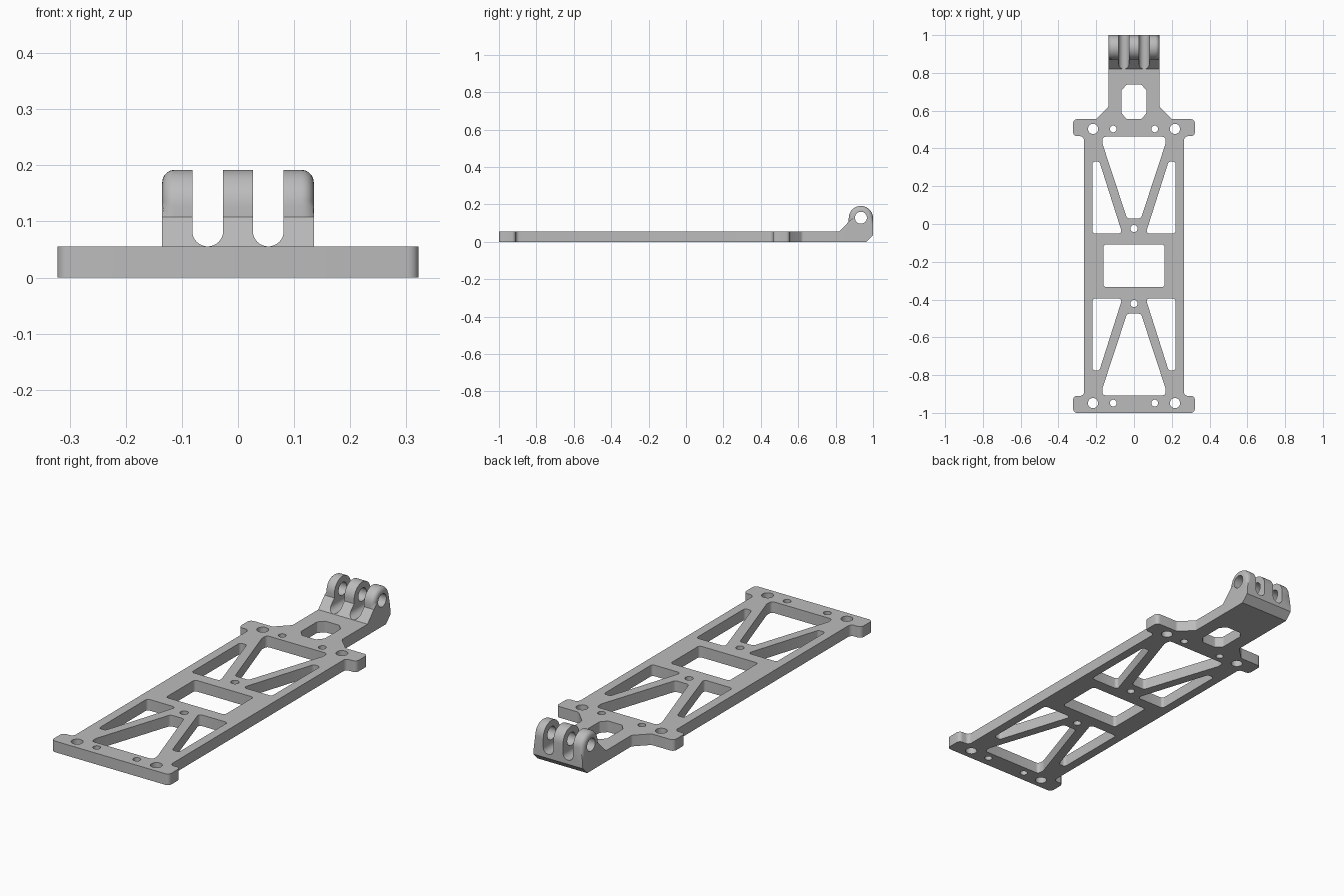
import bpy, bmesh, math
from mathutils import Vector

if "Cube" in bpy.data.objects:
    bpy.data.objects.remove(bpy.data.objects["Cube"], do_unlink=True)

THICK = 0.055
MID_Y = -0.2225      # the two braced bays mirror about this line

grey = bpy.data.materials.new("light_grey_plastic")
grey.use_nodes = True
COLOUR = (0.5, 0.5, 0.5, 1)
grey.diffuse_color = COLOUR
grey.node_tree.nodes["Principled BSDF"].inputs["Base Color"].default_value = COLOUR


def rounded(points, radius, steps=5):
    """Closed polygon with its corners rounded."""
    pts = [Vector(p) for p in points]
    out = []
    for i, p in enumerate(pts):
        a, b = (pts[i - 1] - p), (pts[(i + 1) % len(pts)] - p)
        half = a.angle(b) / 2
        cut = min(radius / math.tan(half), a.length * 0.49, b.length * 0.49)
        r = cut * math.tan(half)
        centre = p + (a.normalized() + b.normalized()).normalized() * (r / math.sin(half))
        s = p + a.normalized() * cut - centre
        e = p + b.normalized() * cut - centre
        turn = s.angle_signed(e)
        for k in range(steps + 1):
            t = -turn * k / steps
            out.append(centre + Vector((s.x * math.cos(t) - s.y * math.sin(t),
                                        s.x * math.sin(t) + s.y * math.cos(t))))
    return out


def circle(x, y, r, n=24):
    return [Vector((x + r * math.cos(k * math.tau / n), y + r * math.sin(k * math.tau / n)))
            for k in range(n)]


def flip_x(loop):
    return [Vector((-p[0], p[1])) for p in loop]


def flip_y(loop):
    return [Vector((p[0], 2 * MID_Y - p[1])) for p in loop]


def smooth(obj):
    bpy.ops.object.select_all(action='DESELECT')
    obj.select_set(True)
    bpy.context.view_layer.objects.active = obj
    bpy.ops.object.shade_smooth_by_angle(angle=math.radians(32))


def prism(name, loop, half, place):
    """Extrude a 2D loop over -half..half; place maps (u, v, w) to x, y, z."""
    bm = bmesh.new()
    low, high = [[bm.verts.new(place(p[0], p[1], w)) for p in loop] for w in (-half, half)]
    bm.faces.new(low)
    bm.faces.new(high)
    n = len(loop)
    for i in range(n):
        j = (i + 1) % n
        bm.faces.new((low[i], low[j], high[j], high[i]))
    bmesh.ops.recalc_face_normals(bm, faces=bm.faces)
    mesh = bpy.data.meshes.new(name)
    bm.to_mesh(mesh)
    bm.free()
    obj = bpy.data.objects.new(name, mesh)
    bpy.context.collection.objects.link(obj)
    mesh.materials.append(grey)
    return obj


# Frame outline: ears at both ends, side rails, tapered neck
side = [(0.322, -1), (0.322, -0.91), (0.265, -0.91), (0.265, 0.465),
        (0.322, 0.465), (0.322, 0.555), (0.2, 0.555), (0.135, 0.62)]
half_loop = rounded(side + [(0.135, 0.82), (0, 0.82), (0, -1)], 0.02)
half_loop = [p for p in half_loop if p.x > 0.1 and p.y < 0.75]
right_edge = half_loop + [Vector((0.135, 0.82))]
outline = right_edge + flip_x(right_edge)[::-1]

# Openings: braced bays, centre window, neck window, screw holes
brace = rounded([(-0.167, 0.462), (0.167, 0.462), (0.167, 0.425),
                 (0.037, 0.03), (-0.037, 0.03), (-0.167, 0.425)], 0.016)
rail_slot = rounded([(0.22, 0.33), (0.183, 0.33), (0.062, -0.05), (0.22, -0.05)], 0.014)
ear_hole, small_hole = circle(0.217, 0.503, 0.027), circle(0.11, 0.503, 0.018)
bay = [brace, circle(0, -0.024, 0.019)]
for hole in (rail_slot, ear_hole, small_hole):
    bay += [hole, flip_x(hole)]
window = rounded([(-0.161, -0.334), (0.161, -0.334), (0.161, -0.108), (-0.161, -0.108)], 0.014)
neck_window = [(0.065, 0.585), (0.065, 0.71), (0.038, 0.738)]
neck_window = [(0.038, 0.555)] + neck_window
neck_window += [(-x, y) for x, y in reversed(neck_window)]
loops = [outline, window, rounded(neck_window, 0.008)] + bay + [flip_y(h) for h in bay]

curve = bpy.data.curves.new("base_frame", 'CURVE')
curve.dimensions = '2D'
curve.fill_mode = 'BOTH'
curve.extrude = THICK / 2
for loop in loops:
    spline = curve.splines.new('POLY')
    spline.points.add(len(loop) - 1)
    for point, p in zip(spline.points, loop):
        point.co = (p[0], p[1], 0, 1)
    spline.use_cyclic_u = True
frame = bpy.data.objects.new("base_frame", curve)
bpy.context.collection.objects.link(frame)
curve.materials.append(grey)
bpy.ops.object.select_all(action='DESELECT')
frame.select_set(True)
bpy.context.view_layer.objects.active = frame
bpy.ops.object.convert(target='MESH')
frame = bpy.context.view_layer.objects.active
bm = bmesh.new()
bm.from_mesh(frame.data)
bmesh.ops.remove_doubles(bm, verts=bm.verts, dist=0.0001)
bmesh.ops.translate(bm, verts=bm.verts, vec=(0, 0, THICK / 2))
bmesh.ops.recalc_face_normals(bm, faces=bm.faces)
bm.to_mesh(frame.data)
bm.free()
smooth(frame)

# Hinge block: side profile with a round top
PIVOT_Y, PIVOT_Z, R = 0.935, 0.127, 0.065
profile = [(0.82, 0), (0.965, 0), (1, 0.035)]
profile += [(PIVOT_Y + R * math.cos(k * math.pi / 20), PIVOT_Z + R * math.sin(k * math.pi / 20))
            for k in range(21)]
profile += [(0.87, 0.108), (0.82, THICK)]
hinge = prism("hinge_knuckles", profile, 0.135, lambda u, v, w: (w, u, v))

# Soften the outer rim of the round top
bm = bmesh.new()
bm.from_mesh(hinge.data)
rim = [e for e in bm.edges if abs(e.verts[0].co.x - e.verts[1].co.x) < 0.001
       and all(v.co.z > 0.1 for v in e.verts)]
bmesh.ops.bevel(bm, geom=rim, offset=0.022, segments=5, profile=0.5, affect='EDGES')
bm.to_mesh(hinge.data)
bm.free()

# Cut two round-bottomed slots and the pin hole
SLOT = 0.0275
slot = [(SLOT * math.cos(k * math.pi / 16), THICK + SLOT + 0.0005 + SLOT * math.sin(k * math.pi / 16))
        for k in range(-16, 1)]
slot += [(SLOT, 0.3), (-SLOT, 0.3)]
cutters = [prism("slot_cutter", [(u + x, v) for u, v in slot], 0.3, lambda u, v, w: (u, 0.9 + w, v))
           for x in (-0.054, 0.054)]
cutters.append(prism("pin_cutter", circle(PIVOT_Y, PIVOT_Z + 0.002, 0.032, 32), 0.3,
                     lambda u, v, w: (w, u, v)))
bpy.context.view_layer.objects.active = hinge
for cutter in cutters:
    mod = hinge.modifiers.new("cut", 'BOOLEAN')
    mod.operation = 'DIFFERENCE'
    mod.solver = 'EXACT'
    mod.object = cutter
    bpy.ops.object.modifier_apply(modifier=mod.name)
    bpy.data.objects.remove(cutter, do_unlink=True)
smooth(hinge)
